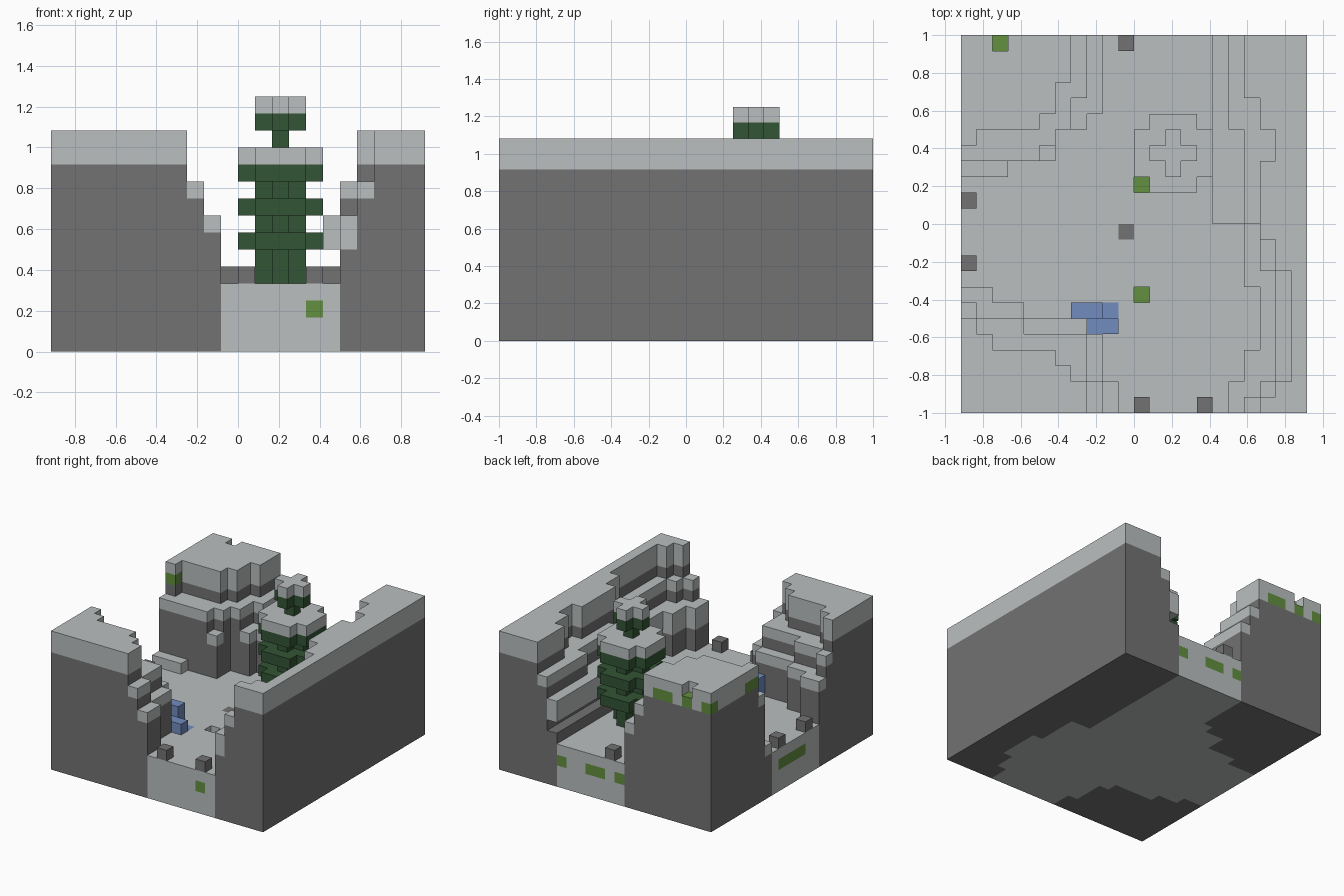
import bpy, bmesh
from mathutils import Vector

if "Cube" in bpy.data.objects:
    bpy.data.objects.remove(bpy.data.objects["Cube"])

U = 1 / 12                      # block size
NX, NY = 22, 24
SNOW, STONE, PINE, MOSS, WATER = range(5)


def material(name, rgb):
    m = bpy.data.materials.new(name)
    m.diffuse_color = (*rgb, 1)
    m.use_nodes = True
    m.node_tree.nodes["Principled BSDF"].inputs["Base Color"].default_value = m.diffuse_color
    return m


MATS = [material("snow", (0.49, 0.52, 0.52)),
        material("stone", (0.17, 0.17, 0.17)),
        material("pine_green", (0.032, 0.089, 0.035)),
        material("moss_green", (0.125, 0.28, 0.05)),
        material("water_blue", (0.165, 0.265, 0.52))]

blocks = {}                     # (i, j, k) -> (part, colour)


def put(part, colour, i, j, k0, k1):
    for k in range(k0, k1):
        blocks[i, j, k] = (part, colour)


def column(part, i, j, tier, low_snow):
    """One cliff column: stone with a snow cap depending on its terrace."""
    top, cap = {"top": (13, 2), "mid": (10, 1), "low": (8, low_snow)}[tier]
    put(part, STONE, i, j, 0, top - cap)
    put(part, SNOW, i, j, top - cap, top)


def cliff(part, rows, mirrored=False, low_snow=1):
    """rows: (first row, last row, top, mid, low edges of the terraces)."""
    for j0, j1, top, mid, low in rows:
        for j in range(j0, j1 + 1):
            for i in range(NX):
                inside = (lambda e: i >= e) if mirrored else (lambda e: i < e)
                for tier, edge in (("top", top), ("mid", mid), ("low", low)):
                    if inside(edge):
                        column(part, i, j, tier, low_snow)
                        break


# valley floor
for i in range(NX):
    for j in range(NY):
        put("valley_floor", SNOW, i, j, 0, 4)

# terraced cliffs
cliff("right_cliff", [(20, 23, 18, 17, 16), (18, 19, 19, 17, 16),
                      (16, 17, 20, 18, 16), (12, 15, 19, 18, 16),
                      (11, 11, 19, 19, 18), (9, 10, 20, 19, 18),
                      (8, 8, 21, 20, 18), (4, 7, 21, 20, 19),
                      (2, 3, 21, 20, 18), (1, 1, 20, 19, 17),
                      (0, 0, 19, 18, 17)], mirrored=True, low_snow=2)
cliff("back_left_cliff", [(21, 23, 7, 8, 9), (20, 20, 6, 8, 9),
                          (19, 19, 6, 7, 9), (18, 18, 5, 7, 8),
                          (17, 17, 1, 6, 6), (16, 16, 0, 5, 6)])
cliff("front_left_cliff", [(0, 1, 8, 9, 10), (2, 2, 7, 8, 9),
                           (3, 3, 6, 8, 9), (4, 4, 2, 8, 9),
                           (5, 5, 1, 4, 8), (6, 6, 0, 1, 4),
                           (7, 7, 0, 0, 2)])

# low snowy step and the overhang under the right ledge
for i in range(3):
    put("back_left_cliff", STONE, i, 15, 0, 4)
    put("back_left_cliff", SNOW, i, 15, 4, 5)
for j in range(12, NY):
    blocks.pop((16, j, 5), None)

# loose rocks and one flat stone in the floor
for i, j in ((12 - 1, 0), (15, 0), (0, 9), (0, 13), (10, 23)):
    put("rocks", STONE, i, j, 4, 5)
put("valley_floor", STONE, 10, 11, 3, 4)

# stepped waterfall
for i, j, k in ((7, 6, 6), (8, 6, 6), (9, 6, 4), (8, 5, 5), (9, 5, 5)):
    put("waterfall", WATER, i, j, 3, k)

# mossy pits in the floor and a notch in the cliff top
for i, j, k in ((11, 7, 3), (11, 14, 3), (2, 23, 12)):
    blocks.pop((i, j, k), None)
# mossy blocks
moss = [(11, 7, 2), (11, 14, 2), (2, 23, 11), (4, 23, 11), (5, 23, 11),
        (0, 23, 11), (0, 17, 11), (0, 18, 11), (15, 0, 2), (15, 23, 2),
        (11, 23, 2), (12, 23, 2), (9, 23, 2)]
moss += [(0, j, 2) for j in range(10, 14)]
for b in moss:
    blocks[b] = (blocks[b][0], MOSS)

# pine tree: wide and narrow layers around a centre block
LAYERS = [(4, "cross"), (5, "cross"), (6, "wide"), (7, "cross"), (8, "wide"),
          (9, "cross"), (10, "wide"), (11, "wide"), (12, "stem"),
          (13, "cross"), (14, "cross")]
REACH = {"stem": 0, "cross": 1, "wide": 3}
for k, kind in LAYERS:
    for di in range(-2, 3):
        for dj in range(-2, 3):
            if abs(di) + abs(dj) <= REACH[kind]:
                put("pine_tree", SNOW if k in (11, 14) else PINE,
                    13 + di, 16 + dj, k, k + 1)

# outer faces of the blocks, gathered into one mesh per part
AXES = [Vector((1, 0, 0)), Vector((0, 1, 0)), Vector((0, 0, 1))]
for part in sorted({p for p, c in blocks.values()}):
    bm = bmesh.new()
    for (i, j, k), (p, colour) in blocks.items():
        if p != part:
            continue
        centre = Vector((i + 0.5 - NX / 2, j + 0.5 - NY / 2, k + 0.5))
        for a in range(3):
            for s in (-1, 1):
                n = AXES[a] * s
                if (i + int(n.x), j + int(n.y), k + int(n.z)) in blocks:
                    continue
                u, v = AXES[(a + 1) % 3], AXES[(a + 2) % 3] * s
                f = bm.faces.new([bm.verts.new((centre + (n + u * p1 + v * p2) / 2) * U)
                                  for p1, p2 in ((-1, -1), (1, -1), (1, 1), (-1, 1))])
                f.material_index = colour
    bmesh.ops.remove_doubles(bm, verts=bm.verts, dist=0.001)
    mesh = bpy.data.meshes.new(part)
    bm.to_mesh(mesh)
    bm.free()
    for m in MATS:
        mesh.materials.append(m)
    bpy.context.collection.objects.link(bpy.data.objects.new(part, mesh))
